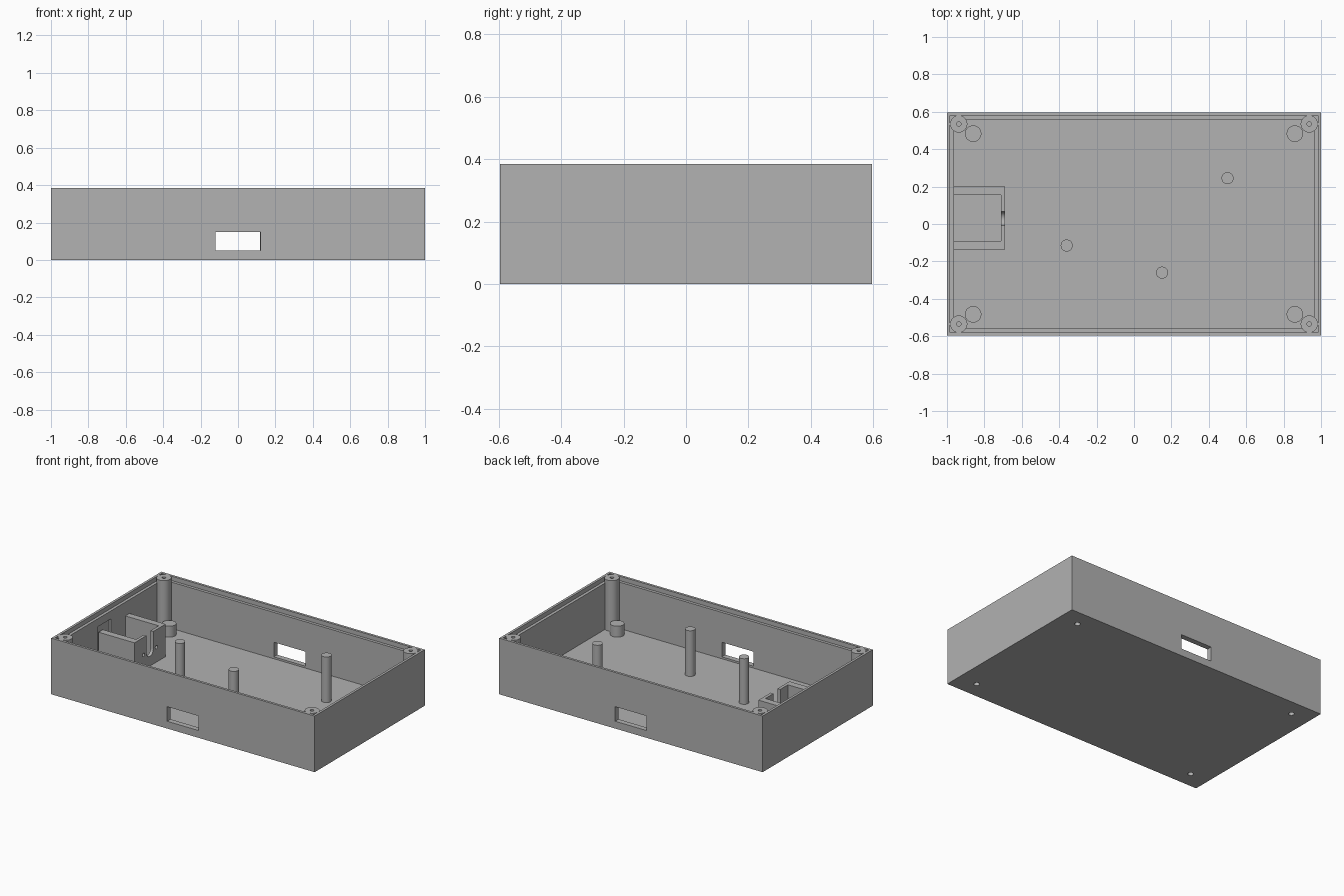
import bpy
import math

if "Cube" in bpy.data.objects:
    bpy.data.objects.remove(bpy.data.objects["Cube"], do_unlink=True)

grey = bpy.data.materials.new("plain_grey")
grey.use_nodes = True
grey.diffuse_color = (0.445, 0.445, 0.445, 1)
grey.node_tree.nodes["Principled BSDF"].inputs["Base Color"].default_value = grey.diffuse_color

HX, HY, HEIGHT = 1.0, 0.597, 0.385
WALL, RIM, STEP, FLOOR = 0.037, 0.017, 0.03, 0.037


def finish(name):
    obj = bpy.context.object
    obj.name = name
    obj.data.materials.append(grey)
    return obj


def box(name, x, y, z):
    """Box from (low, high) ranges on each axis."""
    spans = (x, y, z)
    bpy.ops.mesh.primitive_cube_add(size=1, location=[(a + b) / 2 for a, b in spans])
    bpy.context.object.scale = [b - a for a, b in spans]
    bpy.ops.object.transform_apply(location=False, rotation=False, scale=True)
    return finish(name)


def cylinder(name, x, y, radius, low, high):
    bpy.ops.mesh.primitive_cylinder_add(vertices=32, radius=radius, depth=high - low,
                                        location=(x, y, (low + high) / 2))
    return finish(name)


def rod_x(name, x, y, z, radius):
    """Cutter running along x."""
    bpy.ops.mesh.primitive_cylinder_add(vertices=32, radius=radius, depth=0.08,
                                        location=(x, y, z), rotation=(0, math.pi / 2, 0))
    return finish(name)


def cut(targets, cutter):
    """Subtract the cutter from each target, then discard it."""
    cutter.hide_render = True
    for target in targets:
        bpy.context.view_layer.objects.active = target
        mod = target.modifiers.new("cut", "BOOLEAN")
        mod.operation = "DIFFERENCE"
        mod.solver = "EXACT"
        mod.object = cutter
        bpy.ops.object.modifier_apply(modifier=mod.name)
    bpy.data.objects.remove(cutter, do_unlink=True)


def span(half):
    return (-half, half)


# Case: hollow tray with a stepped rim
case = box("case", span(HX), span(HY), (0, HEIGHT))
cut([case], box("cavity", span(HX - WALL), span(HY - WALL), (FLOOR, HEIGHT + 0.1)))
cut([case], box("rim_step", span(HX - RIM), span(HY - RIM), (HEIGHT - STEP, HEIGHT + 0.1)))

# Matching openings in the front and back walls
cut([case], box("wall_opening", span(0.12), span(1), (0.05, 0.15)))

# Shallow recess inside the right end wall
cut([case], box("wall_recess", (-0.98, -0.9), (-0.15, 0.0), (0.1, 0.3)))

# Corner screw posts and short bosses with holes from below
rounds = []
for sx, side in ((-1, "right"), (1, "left")):
    for sy, end in ((-1, "front"), (1, "back")):
        x, y = sx * 0.937, sy * 0.535
        post = cylinder(f"corner_post_{end}_{side}", x, y, 0.046, FLOOR, HEIGHT)
        cut([post], cylinder("screw_hole", x, y, 0.012, 0.2, HEIGHT + 0.1))

        x, y = sx * 0.86, sy * 0.483
        boss = cylinder(f"short_boss_{end}_{side}", x, y, 0.044, FLOOR, 0.112)
        cut([case, boss], cylinder("base_hole", x, y, 0.018, -0.1, 0.09))
        rounds += [post, boss]

# Three tall support pillars
for i, (x, y) in enumerate([(-0.36, -0.115), (0.15, -0.26), (0.5, 0.245)]):
    rounds.append(cylinder(f"support_pillar_{i + 1}", x, y, 0.032, FLOOR, 0.35))

# Connector bracket: two side walls and a slotted end plate
TOP, MID, AXIS = 0.26, 0.03, 0.14
box("bracket_wall_front", (-0.963, -0.711), (-0.137, -0.09), (FLOOR, TOP))
box("bracket_wall_back", (-0.963, -0.711), (0.155, 0.2), (FLOOR, TOP))
plate = box("bracket_end_plate", (-0.711, -0.69), (-0.137, 0.2), (FLOOR, TOP))
cut([plate], box("slot", (-0.75, -0.65), (MID - 0.037, MID + 0.037), (AXIS, TOP + 0.1)))
cut([plate], rod_x("slot_end", -0.7, MID, AXIS, 0.037))
for side in (-1, 1):
    cut([plate], rod_x("plate_hole", -0.7, MID + side * 0.07, AXIS, 0.012))
rounds.append(plate)

# Smooth the round parts, keeping edges sharp
bpy.ops.object.select_all(action="DESELECT")
for obj in rounds:
    obj.select_set(True)
bpy.context.view_layer.objects.active = rounds[0]
bpy.ops.object.shade_smooth_by_angle(angle=math.radians(30))
